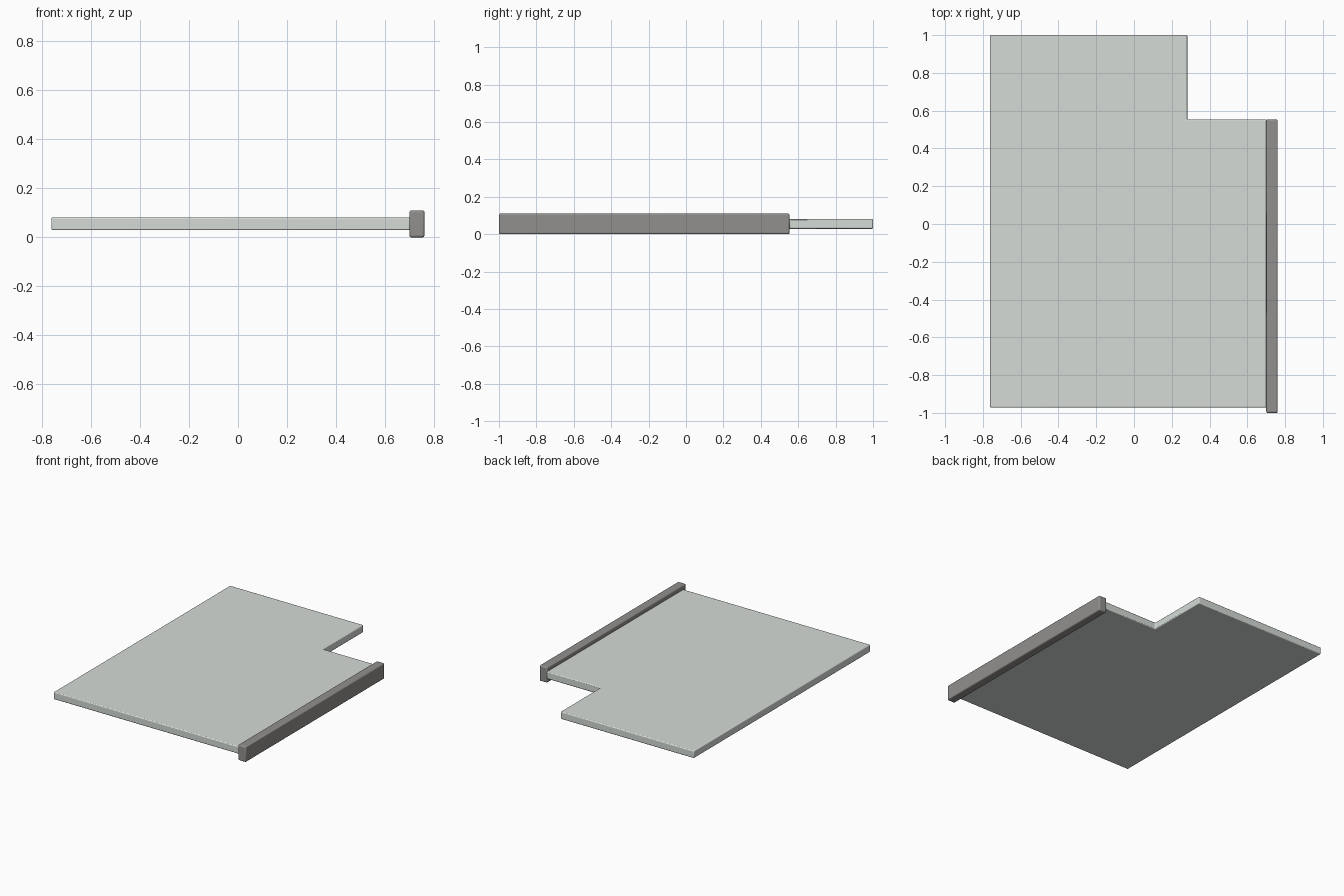
import bpy, bmesh

if "Cube" in bpy.data.objects:
    bpy.data.objects.remove(bpy.data.objects["Cube"])


def material(name, color):
    mat = bpy.data.materials.new(name)
    mat.diffuse_color = color
    mat.use_nodes = True
    mat.node_tree.nodes["Principled BSDF"].inputs["Base Color"].default_value = mat.diffuse_color
    return mat


def slab(name, outline, z0, z1, bevel, mat):
    """Extrude a flat outline from z0 to z1 and soften its edges."""
    bm = bmesh.new()
    face = bm.faces.new([bm.verts.new((x, y, z0)) for x, y in outline])
    top = bmesh.ops.extrude_face_region(bm, geom=[face])
    verts = [g for g in top["geom"] if isinstance(g, bmesh.types.BMVert)]
    bmesh.ops.translate(bm, verts=verts, vec=(0, 0, z1 - z0))
    bmesh.ops.recalc_face_normals(bm, faces=bm.faces)
    mesh = bpy.data.meshes.new(name)
    bm.to_mesh(mesh)
    bm.free()
    obj = bpy.data.objects.new(name, mesh)
    bpy.context.collection.objects.link(obj)
    obj.data.materials.append(mat)
    mod = obj.modifiers.new("Soft edges", 'BEVEL')
    mod.width = bevel
    mod.segments = 3
    mod.limit_method = 'ANGLE'
    bpy.ops.object.select_all(action='DESELECT')
    obj.select_set(True)
    bpy.context.view_layer.objects.active = obj
    bpy.ops.object.shade_smooth_by_angle()
    return obj


pale = material("pale_green", (0.66, 0.71, 0.67, 1))
grey = material("warm_grey", (0.29, 0.28, 0.27, 1))

# Thin panel with a notch cut from its back right corner
slab("panel", [(-0.762, -0.972), (0.703, -0.972), (0.703, 0.553),
               (0.282, 0.553), (0.282, 1.0), (-0.762, 1.0)],
     0.029, 0.081, 0.006, pale)

# Thicker edge rail along the right side
slab("edge_rail", [(0.70, -1.0), (0.761, -1.0), (0.761, 0.553), (0.70, 0.553)],
     0.0, 0.11, 0.008, grey)
